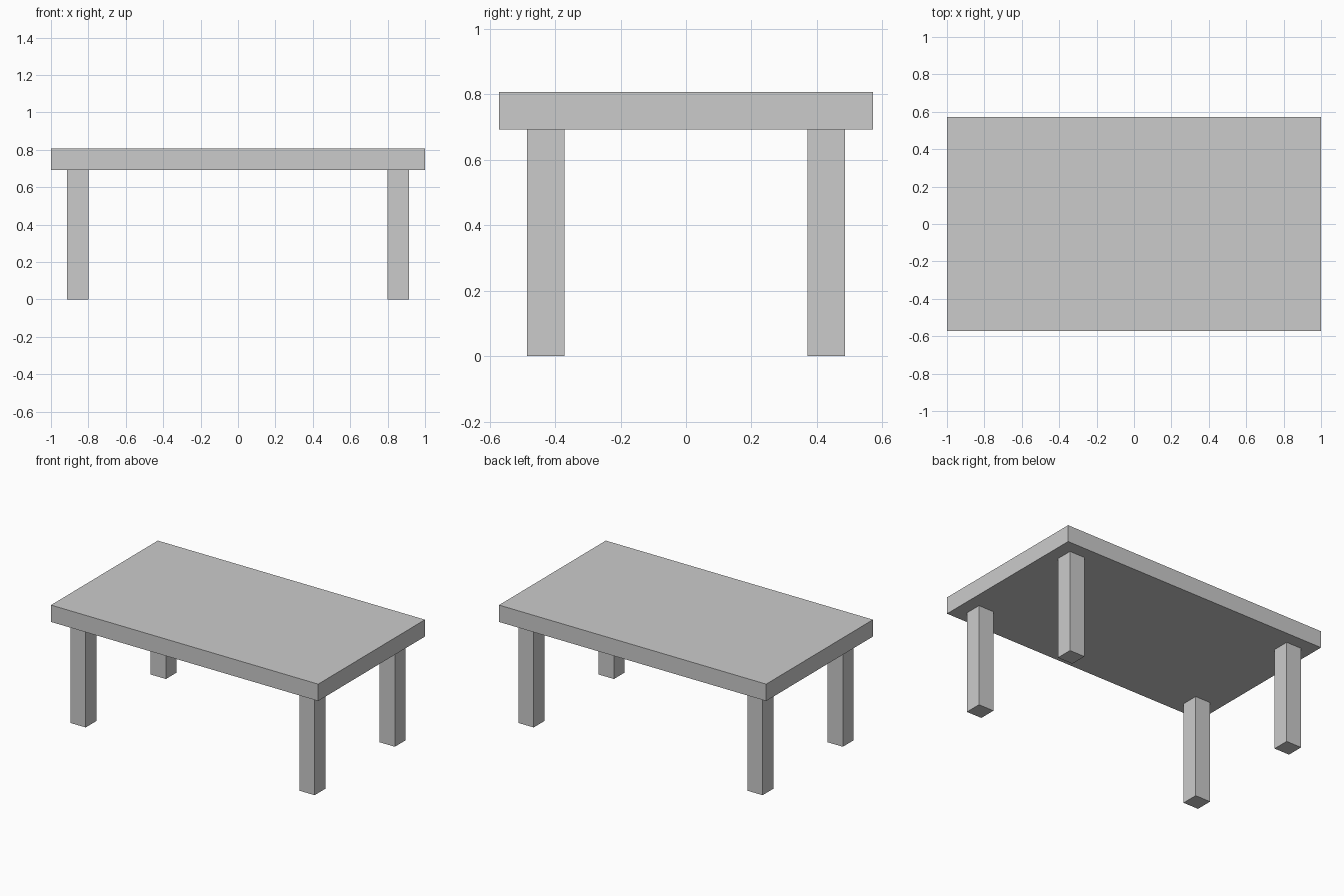
import bpy

if "Cube" in bpy.data.objects:
    bpy.data.objects.remove(bpy.data.objects["Cube"])


def box(name, lo, hi):
    """Axis-aligned box between two corners."""
    centre = [(a + b) / 2 for a, b in zip(lo, hi)]
    bpy.ops.mesh.primitive_cube_add(size=1, location=centre)
    obj = bpy.context.object
    obj.name = name
    obj.scale = [b - a for a, b in zip(lo, hi)]
    bpy.ops.object.transform_apply(location=False, rotation=False, scale=True)
    return obj


UNDERSIDE, TOP = 0.693, 0.807
LEG = 0.114            # square leg thickness
LEG_X, LEG_Y = 0.857, 0.429

# Table top slab
box("table_top", (-1, -0.571, UNDERSIDE), (1, 0.571, TOP))

# Four square legs, set in from the edges
for side, sx in (("left", -1), ("right", 1)):
    for end, sy in (("front", -1), ("back", 1)):
        x, y, h = sx * LEG_X, sy * LEG_Y, LEG / 2
        box(f"{end}_{side}_leg", (x - h, y - h, 0), (x + h, y + h, UNDERSIDE))
